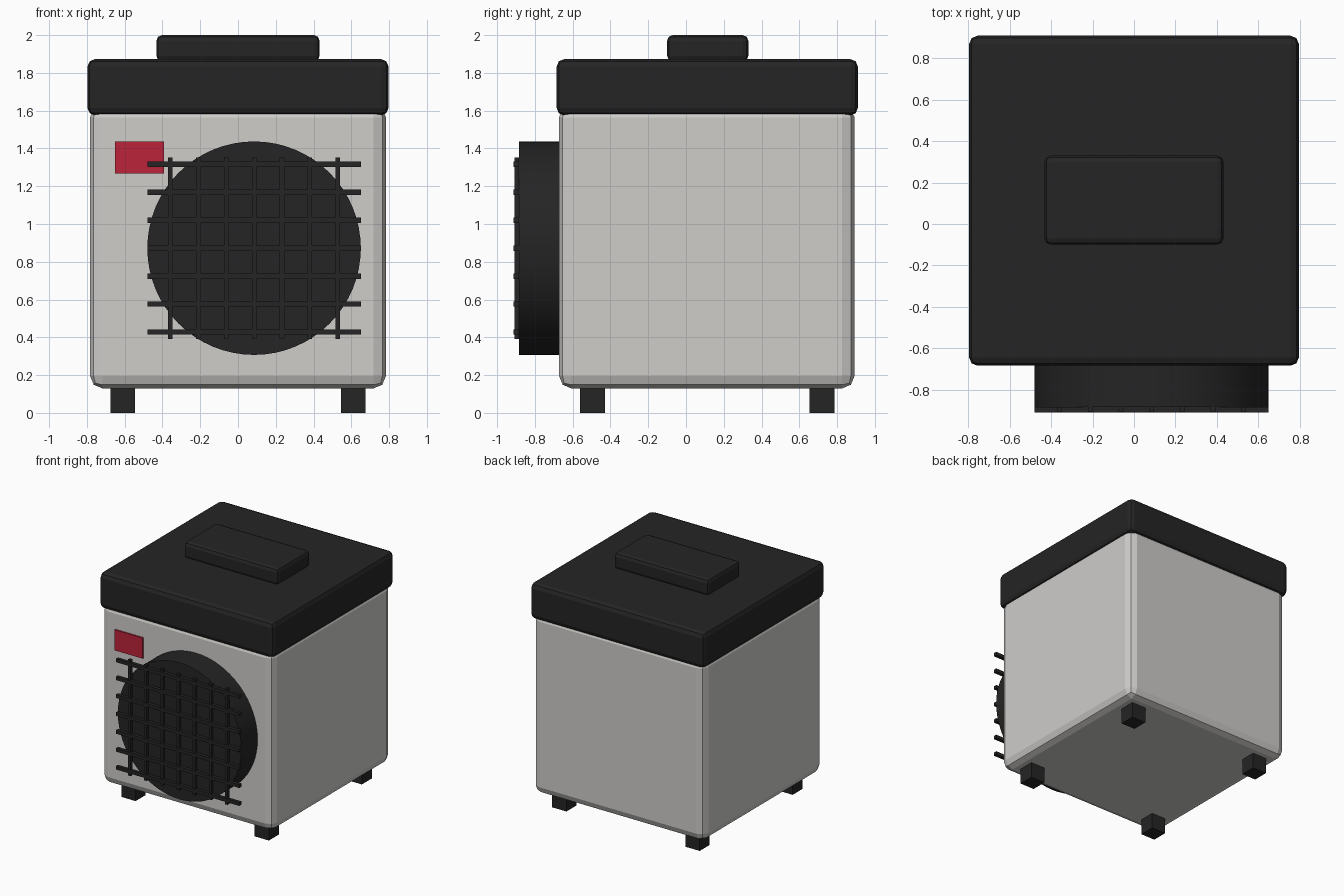
import bpy, math

if "Cube" in bpy.data.objects:
    bpy.data.objects.remove(bpy.data.objects["Cube"])


def material(name, rgb):
    m = bpy.data.materials.new(name)
    m.diffuse_color = (*rgb, 1)
    m.use_nodes = True
    m.node_tree.nodes["Principled BSDF"].inputs["Base Color"].default_value = m.diffuse_color
    return m


GREY = material("light grey", (0.62, 0.61, 0.59))
BLACK = material("black", (0.018, 0.018, 0.018))
RED = material("red", (0.50, 0.017, 0.042))


def box(name, lo, hi, mat, bevel=0.0):
    """Box between two corners, with an optional faceted bevel."""
    bpy.ops.mesh.primitive_cube_add(size=1, location=[(a + b) / 2 for a, b in zip(lo, hi)])
    ob = bpy.context.object
    ob.name = name
    ob.scale = [b - a for a, b in zip(lo, hi)]
    bpy.ops.object.transform_apply(location=False, rotation=False, scale=True)
    ob.data.materials.append(mat)
    if bevel:
        mod = ob.modifiers.new("bevel", 'BEVEL')
        mod.width = bevel
        mod.segments = 2
    return ob


# Cabinet, lid and top handle
box("body", (-0.783, -0.672, 0.13), (0.783, 0.892, 1.63), GREY, 0.065)
box("lid", (-0.797, -0.685, 1.575), (0.797, 0.91, 1.873), BLACK, 0.04)
box("handle", (-0.432, -0.10, 1.86), (0.432, 0.33, 2.0), BLACK, 0.03)

# Four feet
for side, x in (("left", -0.61), ("right", 0.61)):
    for end, y in (("front", -0.495), ("back", 0.72)):
        box(f"{end}_{side}_foot", (x - 0.065, y - 0.065, 0), (x + 0.065, y + 0.065, 0.15), BLACK)

# Round fan housing on the front
CX, CZ = 0.085, 0.872
bpy.ops.mesh.primitive_cylinder_add(vertices=64, radius=0.565, depth=0.25,
                                    location=(CX, -0.76, CZ), rotation=(math.pi / 2, 0, 0))
fan = bpy.context.object
fan.name = "fan_housing"
fan.data.materials.append(BLACK)
bpy.ops.object.shade_smooth_by_angle(angle=math.radians(30))

# Grille bars, seven each way
for i in range(-3, 4):
    d = i * 0.148
    box(f"grille_horizontal_{i + 4}", (CX - 0.565, -0.912, CZ + d - 0.014),
        (CX + 0.565, -0.884, CZ + d + 0.014), BLACK)
    box(f"grille_vertical_{i + 4}", (CX + d - 0.012, -0.909, CZ - 0.48),
        (CX + d + 0.012, -0.884, CZ + 0.48), BLACK)

# Red badge plate
box("badge", (-0.651, -0.685, 1.267), (-0.393, -0.66, 1.437), RED)
